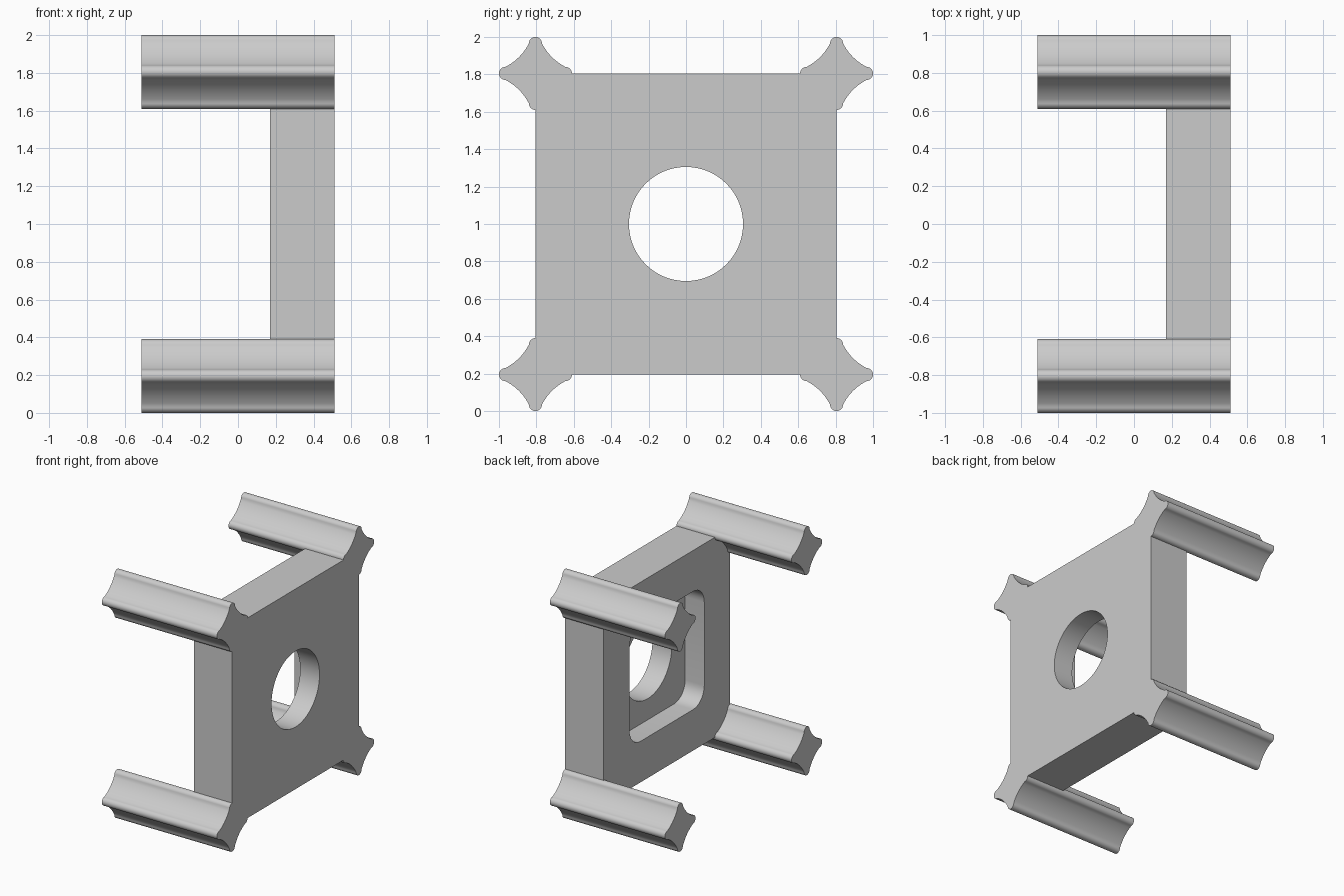
import bpy, bmesh
from math import cos, sin, pi, radians

cube = bpy.data.objects.get("Cube")
if cube:
    bpy.data.objects.remove(cube, do_unlink=True)

grey = bpy.data.materials.new("light grey")
grey.use_nodes = True
colour = (0.6, 0.6, 0.6, 1)
grey.diffuse_color = colour
grey.node_tree.nodes["Principled BSDF"].inputs["Base Color"].default_value = colour

CORNER = 0.805      # rail centre, and half the plate's width
MID_Z = 1.0
BACK, FACE = 0.17, 0.512


def prism(name, outline, x0, x1, y=0, z=MID_Z):
    """Extrude a closed (y, z) outline along x."""
    bm = bmesh.new()
    base = bm.faces.new([bm.verts.new((x0, y + a, z + b)) for a, b in outline])
    geom = bmesh.ops.extrude_face_region(bm, geom=[base])["geom"]
    moved = [v for v in geom if isinstance(v, bmesh.types.BMVert)]
    bmesh.ops.translate(bm, verts=moved, vec=(x1 - x0, 0, 0))
    bmesh.ops.recalc_face_normals(bm, faces=bm.faces)
    mesh = bpy.data.meshes.new(name)
    bm.to_mesh(mesh)
    bm.free()
    mesh.materials.append(grey)
    obj = bpy.data.objects.new(name, mesh)
    bpy.context.collection.objects.link(obj)
    return obj


def arc(cy, cz, r, start, end, steps):
    angles = [radians(start + (end - start) * i / steps) for i in range(steps + 1)]
    return [(cy + r * cos(a), cz + r * sin(a)) for a in angles]


def activate(obj):
    bpy.ops.object.select_all(action="DESELECT")
    obj.select_set(True)
    bpy.context.view_layer.objects.active = obj


def smooth(obj, angle=25):
    activate(obj)
    bpy.ops.object.shade_smooth_by_angle(angle=radians(angle))


def cut(obj, cutter):
    cutter.hide_render = True
    mod = obj.modifiers.new("cut", "BOOLEAN")
    mod.operation, mod.solver, mod.object = "DIFFERENCE", "EXACT", cutter
    activate(obj)
    bpy.ops.object.modifier_apply(modifier=mod.name)
    bpy.data.objects.remove(cutter, do_unlink=True)


def rounded_square(half, r):
    c = half - r
    corners = [(c, c), (-c, c), (-c, -c), (c, -c)]
    return [p for k, (a, b) in enumerate(corners)
            for p in arc(a, b, r, 90 * k, 90 * k + 90, 8)]


# Four-pointed star section: rounded tips joined by shallow hollow flanks
def star(size):
    quarter = arc(0.82, 0, 0.18, -90, 90, 12)
    quarter += arc(1.5, 1.5, 1.485, 242.7, 207.3, 10)[1:-1]
    points = []
    for k in range(4):
        c, s = cos(k * pi / 2), sin(k * pi / 2)
        points += [(size * (a * c - b * s), size * (a * s + b * c)) for a, b in quarter]
    return points


# Square plate with a round through hole and a pocket in its inner face
h = CORNER
plate = prism("plate", [(-h, -h), (h, -h), (h, h), (-h, h)], BACK, FACE)
cut(plate, prism("pocket_cutter", rounded_square(0.475, 0.14), 0, 0.34))
cut(plate, prism("hole_cutter", arc(0, 0, 0.305, 0, 360, 64)[:-1], 0, 0.7))
smooth(plate)

# Corner rails
for side, sy in (("front", -1), ("back", 1)):
    for level, sz in (("lower", -1), ("upper", 1)):
        rail = prism(f"{side}_{level}_rail", star(0.195), -FACE, FACE,
                     sy * CORNER, MID_Z + sz * CORNER)
        smooth(rail)
